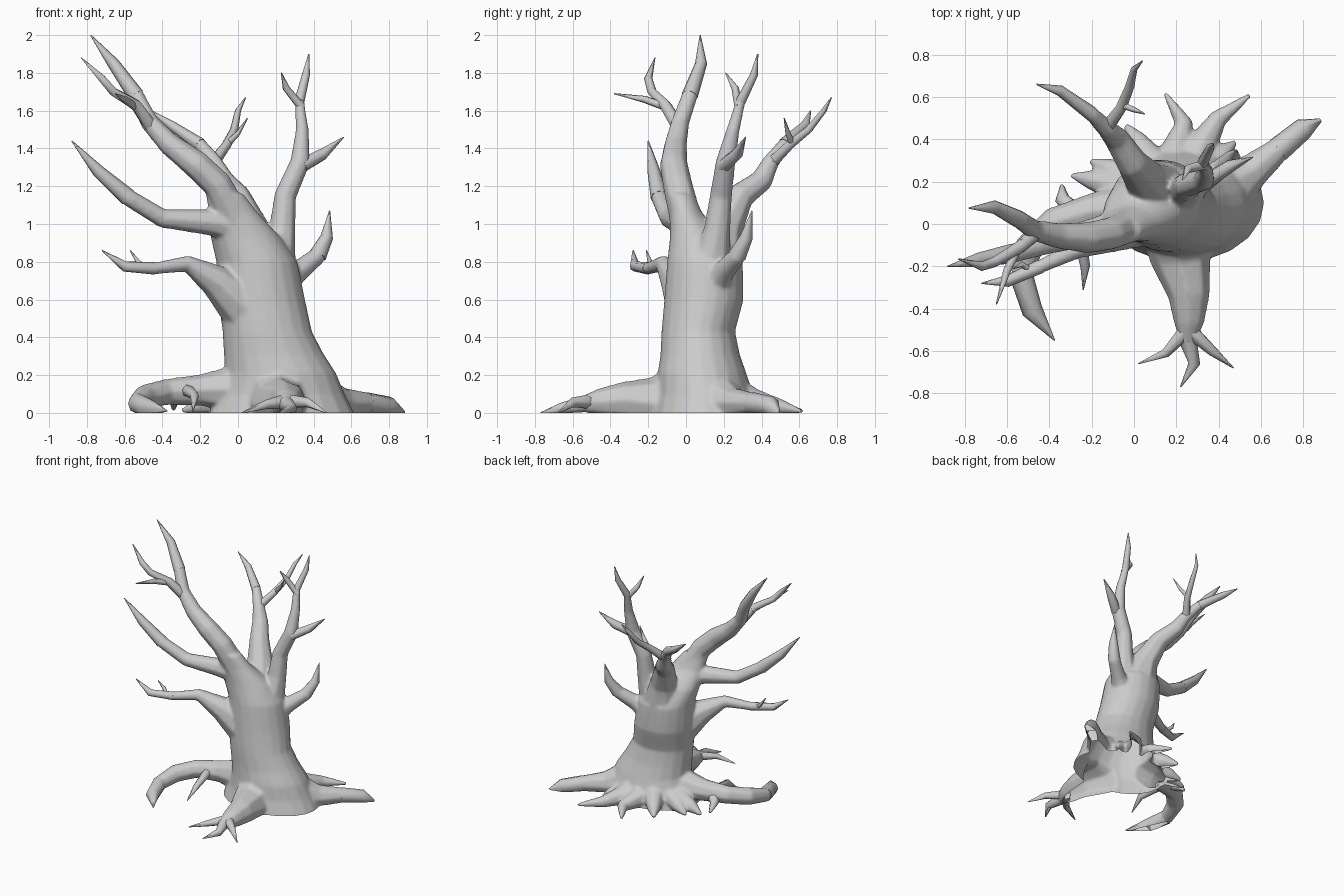
import bpy
import bmesh
from math import cos, sin, tau
from mathutils import Vector

default_cube = bpy.data.objects.get("Cube")
if default_cube:
    bpy.data.objects.remove(default_cube, do_unlink=True)

# One plain bark colour for the whole tree
bark = bpy.data.materials.new("pale_grey_bark")
bark.use_nodes = True
bark_colour = (.6, .6, .6, 1)
bark.diffuse_color = bark_colour
for node in bark.node_tree.nodes:
    if node.type == 'BSDF_PRINCIPLED':
        node.inputs["Base Color"].default_value = bark_colour


def skin(bm, rings):
    """Join rings of points into a closed tube."""
    loops = [[bm.verts.new(point) for point in ring] for ring in rings]
    sides = len(loops[0])
    faces = [bm.faces.new(reversed(loops[0])), bm.faces.new(loops[-1])]
    for lower, upper in zip(loops, loops[1:]):
        for i in range(sides):
            j = (i + 1) % sides
            faces.append(bm.faces.new((lower[i], lower[j], upper[j], upper[i])))
    bmesh.ops.recalc_face_normals(bm, faces=faces)


def tube(bm, path, sides=8):
    """Sweep a tapering tube along points given as (x, y, z, radius)."""
    centres = [Vector(point[:3]) for point in path]
    last = len(path) - 1
    side = None
    rings = []
    for i, centre in enumerate(centres):
        along = Vector()
        if i > 0:
            along += (centre - centres[i - 1]).normalized()
        if i < last:
            along += (centres[i + 1] - centre).normalized()
        along.normalize()
        side = along.orthogonal() if side is None else side - along * side.dot(along)
        side.normalize()
        other = along.cross(side)
        radius = max(path[i][3], .003)
        rings.append([centre + radius * (side * cos(tau * k / sides) + other * sin(tau * k / sides))
                      for k in range(sides)])
    skin(bm, rings)


def finish(name, bm):
    """Cut the part off at the ground, leaving it open, and make its object."""
    bmesh.ops.bisect_plane(bm, geom=bm.verts[:] + bm.edges[:] + bm.faces[:],
                           plane_co=(0, 0, 0), plane_no=(0, 0, 1), clear_inner=True)
    for face in bm.faces:
        face.smooth = True
    mesh = bpy.data.meshes.new(name)
    bm.to_mesh(mesh)
    bm.free()
    mesh.set_sharp_from_angle(angle=1.2)
    mesh.materials.append(bark)
    part = bpy.data.objects.new(name, mesh)
    bpy.context.collection.objects.link(part)


def twig(name, *path):
    bm = bmesh.new()
    tube(bm, path, sides=6)
    finish(name, bm)


# Everything added to the core is fused into one trunk with soft joints
core = bmesh.new()


def limb(name, *path):
    """Fuse a limb into the trunk and give it a crisp pointed end."""
    tube(core, path[:-1])
    bm = bmesh.new()
    tube(bm, path[-3:])
    finish(name + "_end", bm)


# Trunk: oval sections as (x, y, z, half width, half depth)
trunk_sections = [
    (.23, .1, -.06, .4, .29), (.23, .1, 0, .385, .28), (.23, .1, .1, .335, .255),
    (.225, .085, .21, .295, .235), (.19, .075, .31, .265, .21), (.155, .065, .43, .237, .195),
    (.125, .095, .6, .23, .21), (.1, .1, .8, .215, .2), (.04, .06, .93, .185, .145),
    (-.025, 0, 1.06, .13, .085), (-.07, -.03, 1.16, .1, .072),
]
skin(core, [[Vector((x + wide * cos(tau * k / 20), y + deep * sin(tau * k / 20), z))
             for k in range(20)] for x, y, z, wide, deep in trunk_sections])

# Main limb sweeping up to the right side
limb("main_limb", (.04, .04, .9, .1), (-.03, -.01, 1.06, .085), (-.11, -.045, 1.21, .08),
     (-.22, -.065, 1.315, .076), (-.36, -.055, 1.42, .062), (-.47, -.03, 1.54, .05),
     (-.54, .02, 1.68, .044), (-.66, .08, 1.85, .032), (-.78, .075, 2, 0))
twig("main_limb_twig", (-.45, -.03, 1.5, .04), (-.54, -.11, 1.63, .032),
     (-.66, -.18, 1.7, .025), (-.72, -.2, 1.77, .022), (-.83, -.165, 1.88, 0))
twig("main_limb_side_twig", (-.53, -.08, 1.61, .022), (-.6, -.22, 1.66, .019),
     (-.65, -.38, 1.69, 0))

# Long side limb halfway up
limb("middle_limb", (.02, .02, .98, .085), (-.16, -.03, 1.01, .07), (-.4, -.09, 1.03, .052),
     (-.58, -.14, 1.14, .047), (-.74, -.17, 1.28, .034), (-.88, -.2, 1.44, 0))

# Low side limb with a small twig
limb("low_limb", (.04, .03, .55, .14), (-.12, -.05, .7, .09), (-.27, -.12, .79, .046),
     (-.44, -.2, .765, .033), (-.6, -.27, .775, .028), (-.72, -.28, .86, 0))
twig("low_limb_twig", (-.49, -.22, .77, .018), (-.53, -.19, .8, .014), (-.57, -.21, .86, 0))

# Upright limb on the left side
limb("upright_limb", (.19, .12, .74, .12), (.235, .165, .97, .072), (.25, .185, 1.15, .06),
     (.33, .21, 1.33, .054), (.34, .25, 1.5, .036), (.325, .29, 1.65, .027),
     (.36, .36, 1.79, .021), (.375, .38, 1.9, 0))
twig("upright_limb_twig", (.335, .28, 1.62, .024), (.255, .26, 1.72, .02), (.23, .21, 1.8, 0))
twig("upright_limb_side_twig", (.34, .2, 1.31, .04), (.45, .27, 1.37, .033),
     (.56, .315, 1.46, 0))
limb("left_low_limb", (.2, .13, .66, .1), (.32, .2, .75, .06), (.42, .27, .83, .048),
     (.47, .32, .93, .034), (.485, .35, 1.07, 0))

# Back limb, forked towards the end
limb("back_limb", (.11, .14, .75, .17), (.06, .2, .98, .105), (-.01, .29, 1.15, .075),
     (-.08, .4, 1.23, .062), (-.13, .45, 1.33, .046), (-.2, .52, 1.42, .036),
     (-.35, .63, 1.52, .026), (-.46, .66, 1.6, 0))
twig("back_limb_fork", (-.14, .44, 1.31, .036), (-.06, .55, 1.42, .027),
     (-.02, .65, 1.5, .022), (0, .73, 1.6, .016), (.04, .77, 1.67, 0))
twig("back_limb_twig", (-.05, .56, 1.43, .018), (0, .54, 1.48, .014), (.05, .52, 1.56, 0))

# Front root ending in three claws
limb("front_root", (.22, .02, .1, .2), (.22, -.17, .045, .145), (.26, -.34, .065, .1),
     (.26, -.46, .055, .075), (.255, -.55, .045, .042), (.285, -.66, .025, .028), (.22, -.77, 0, 0))
twig("front_root_right_claw", (.25, -.5, .06, .04), (.15, -.61, .045, .024), (.02, -.66, 0, 0))
twig("front_root_left_claw", (.26, -.5, .06, .04), (.37, -.6, .055, .026), (.47, -.68, 0, 0))

# Arched root curling round on the right side
limb("arched_root", (.05, .08, .13, .14), (-.2, .06, .12, .085), (-.38, .01, .11, .07),
     (-.49, -.1, .085, .068), (-.53, -.25, .05, .055), (-.48, -.41, .03, .05),
     (-.375, -.55, .01, 0))
twig("arched_root_front_claw", (-.27, 0, .12, .035), (-.23, -.2, .09, .024), (-.24, -.31, .01, 0))
twig("arched_root_back_claw", (-.26, .04, .11, .05), (-.34, .12, .08, .035), (-.34, .18, .02, .01))

# Blunt root reaching out on the left side
limb("left_root", (.4, .15, .06, .18), (.56, .25, .05, .085), (.68, .35, .05, .06),
     (.8, .45, .035, .052), (.88, .49, 0, .01))

# Back roots and the short spikes between them, fused so the base stays hollow
tube(core, [(.2, .24, .1, .1), (.2, .36, .05, .075), (.235, .48, .03, .045), (.145, .62, .01, .012)])
tube(core, [(.27, .24, .1, .1), (.32, .37, .05, .075), (.4, .5, .03, .045), (.55, .61, .01, .012)])
for x, y in ((-.04, .47), (-.21, .3), (-.3, .23), (.48, .39)):
    tip = Vector((x, y))
    inner, middle = (Vector((.2, .12)).lerp(tip, along) for along in (.5, .8))
    tube(core, [(inner.x, inner.y, .08, .08), (middle.x, middle.y, .04, .05), (x, y, .01, .012)])

# Fuse the core: remesh, soften the joints, thin the mesh, open the base
core_mesh = bpy.data.meshes.new("trunk_core")
core.to_mesh(core_mesh)
core.free()
helper = bpy.data.objects.new("trunk_core", core_mesh)
bpy.context.collection.objects.link(helper)
remesh = helper.modifiers.new("fuse", 'REMESH')
remesh.mode = 'VOXEL'
remesh.voxel_size = .011
soften = helper.modifiers.new("soften", 'SMOOTH')
soften.factor = .5
soften.iterations = 8
thin = helper.modifiers.new("thin", 'DECIMATE')
thin.ratio = .3
graph = bpy.context.evaluated_depsgraph_get()
fused = bmesh.new()
fused.from_object(helper, graph)
bpy.data.objects.remove(helper, do_unlink=True)
bpy.data.meshes.remove(core_mesh)
finish("trunk_and_limbs", fused)
